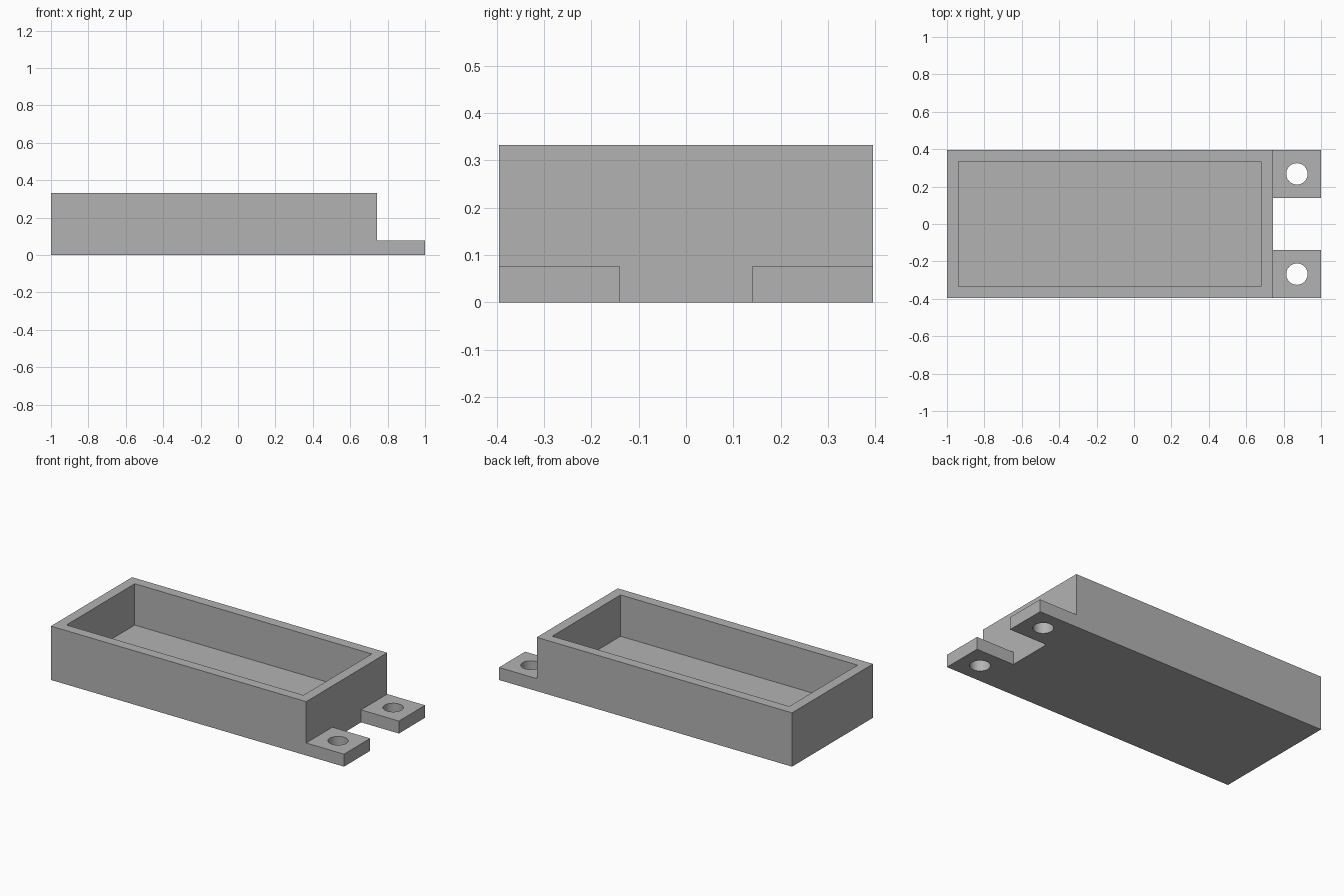
import bpy
import bmesh
import math

if "Cube" in bpy.data.objects:
    bpy.data.objects.remove(bpy.data.objects["Cube"], do_unlink=True)

# Main dimensions
HALF_W, HEIGHT = 0.395, 0.332
BODY_X, TAB_X = 0.742, 1.0
WALL, FLOOR = 0.062, 0.077
TAB_INNER = 0.14
HOLE_X, HOLE_Y, HOLE_R = 0.871, 0.268, 0.057

grey = bpy.data.materials.new("plain grey")
grey.use_nodes = True
colour = (0.45, 0.45, 0.45, 1)
grey.diffuse_color = colour
grey.node_tree.nodes["Principled BSDF"].inputs["Base Color"].default_value = colour


def box(name, low, high):
    """Box between two corners."""
    bpy.ops.mesh.primitive_cube_add(size=1)
    obj = bpy.context.object
    obj.name = name
    for v in obj.data.vertices:
        v.co = [h if c > 0 else l for c, l, h in zip(v.co, low, high)]
    obj.data.materials.append(grey)
    return obj


def combine(target, other, operation):
    """Apply a boolean and discard the helper."""
    other.hide_render = True
    mod = target.modifiers.new(operation.lower(), "BOOLEAN")
    mod.operation = operation
    mod.solver = "EXACT"
    mod.object = other
    bpy.context.view_layer.objects.active = target
    bpy.ops.object.modifier_apply(modifier=mod.name)
    bpy.data.objects.remove(other, do_unlink=True)


# Open tray body
tray = box("tray", (-1, -HALF_W, 0), (BODY_X, HALF_W, HEIGHT))
cavity = box("cavity_cutter", (-1 + WALL, -HALF_W + WALL, FLOOR),
             (BODY_X - WALL, HALF_W - WALL, HEIGHT + 0.1))
combine(tray, cavity, "DIFFERENCE")

# Two mounting tabs, each with a round screw hole
for side in (-1, 1):
    y_low, y_high = sorted((side * TAB_INNER, side * HALF_W))
    tab = box("mounting_tab", (BODY_X - WALL / 2, y_low, 0), (TAB_X, y_high, FLOOR))
    combine(tray, tab, "UNION")
    bpy.ops.mesh.primitive_cylinder_add(vertices=48, radius=HOLE_R, depth=0.4,
                                        location=(HOLE_X, side * HOLE_Y, 0))
    hole = bpy.context.object
    hole.data.materials.append(grey)
    combine(tray, hole, "DIFFERENCE")

# Merge leftover flat seams
bm = bmesh.new()
bm.from_mesh(tray.data)
bmesh.ops.remove_doubles(bm, verts=bm.verts, dist=0.0001)
bmesh.ops.dissolve_limit(bm, angle_limit=math.radians(1), verts=bm.verts, edges=bm.edges)
bm.to_mesh(tray.data)
bm.free()

# Smooth hole bores, sharp box edges
bpy.ops.object.select_all(action="DESELECT")
tray.select_set(True)
bpy.context.view_layer.objects.active = tray
bpy.ops.object.shade_smooth_by_angle(angle=math.radians(30))
